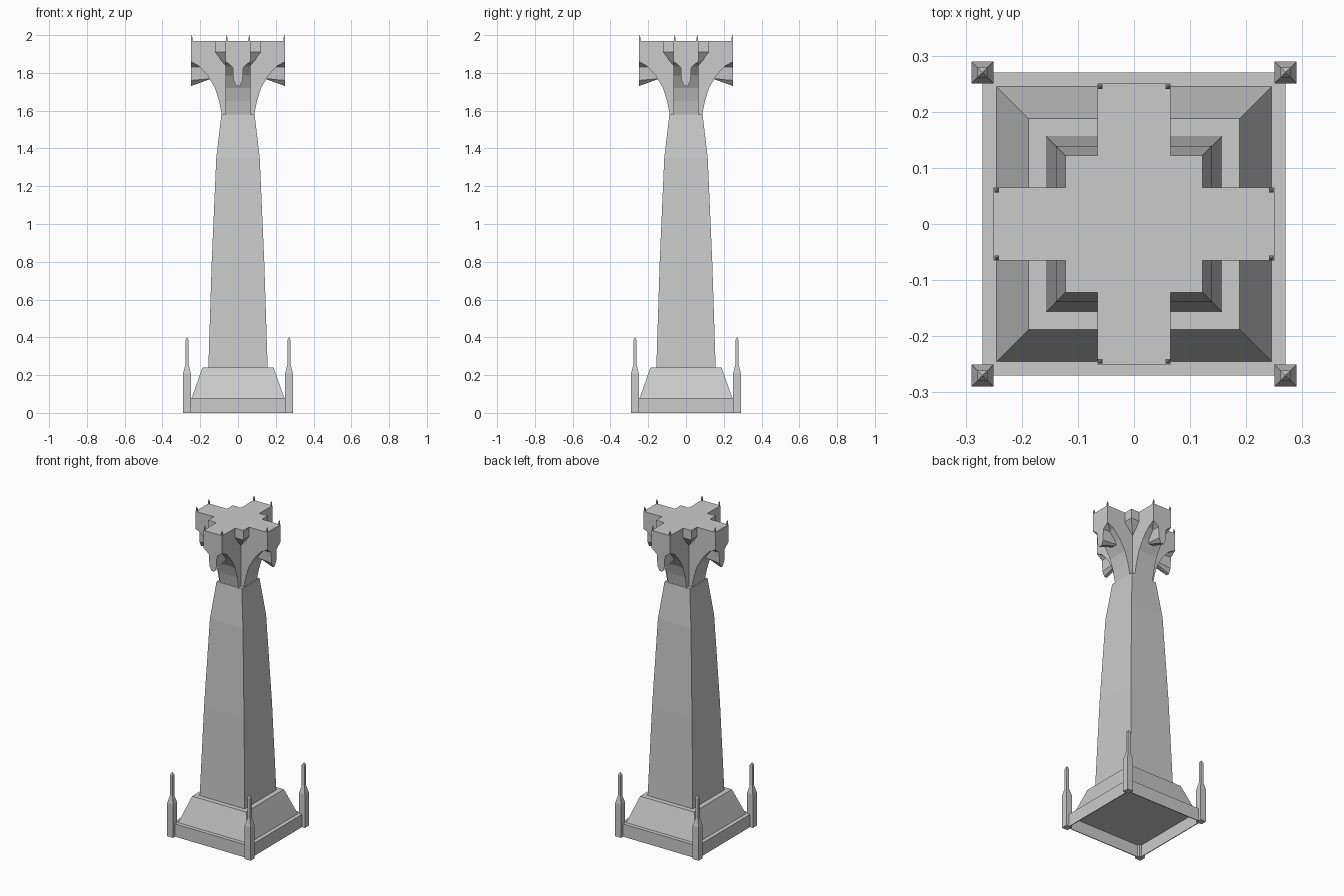
import bpy, bmesh
from mathutils import Matrix
from math import pi

if "Cube" in bpy.data.objects:
    bpy.data.objects.remove(bpy.data.objects["Cube"], do_unlink=True)

stone = bpy.data.materials.new("pale_grey_stone")
stone.use_nodes = True
colour = (0.6, 0.6, 0.6, 1)
stone.diffuse_color = colour
stone.node_tree.nodes["Principled BSDF"].inputs["Base Color"].default_value = colour


def loft(name, rings, turn=0):
    """Skin a list of equal-length vertex loops and cap both ends."""
    bm = bmesh.new()
    loops = [[bm.verts.new(p) for p in ring] for ring in rings]
    n = len(loops[0])
    for a, b in zip(loops, loops[1:]):
        for i in range(n):
            j = (i + 1) % n
            bm.faces.new((a[i], a[j], b[j], b[i]))
    bm.faces.new(loops[0][::-1])
    bm.faces.new(loops[-1])
    bm.transform(Matrix.Rotation(turn, 4, 'Z'))
    bmesh.ops.recalc_face_normals(bm, faces=bm.faces)
    mesh = bpy.data.meshes.new(name)
    bm.to_mesh(mesh)
    bm.free()
    mesh.materials.append(stone)
    ob = bpy.data.objects.new(name, mesh)
    bpy.context.collection.objects.link(ob)
    return ob


def square_tower(name, profile, x=0, y=0):
    """Stack of squares given as (half width, height)."""
    corners = ((-1, -1), (1, -1), (1, 1), (-1, 1))
    return loft(name, [[(x + r * a, y + r * b, z) for a, b in corners] for r, z in profile])


# Base with a hollow underside, sloped plinth and tapering shaft
square_tower("base", [(0.265, 0.075), (0.265, 0), (0.27, 0), (0.27, 0.08), (0.245, 0.08)])
square_tower("plinth", [(0.245, 0.08), (0.188, 0.24)])
square_tower("shaft", [(0.157, 0.24), (0.139, 0.8), (0.115, 1.35), (0.088, 1.58)])

# Pointed posts on the base corners
for sx in (-1, 1):
    for sy in (-1, 1):
        square_tower("corner_post", [(0.02, 0), (0.02, 0.21), (0.009, 0.255),
                                     (0.009, 0.385), (0.001, 0.4)], 0.27 * sx, 0.27 * sy)

# Central block filling the inner corners of the cross
square_tower("crown_block", [(0.066, 1.84), (0.088, 1.865), (0.122, 1.91), (0.122, 1.97)])

# Four flared arms, each with a keel below its end and two spikes
flare = [(0, 1.575), (0.085, 1.575), (0.1, 1.65), (0.122, 1.72), (0.16, 1.785),
         (0.205, 1.835), (0.25, 1.86), (0.25, 1.97), (0, 1.97)]
keel_end = [(-0.065, 1.87), (-0.065, 1.86), (-0.028, 1.83), (-0.024, 1.76), (-0.01, 1.73),
            (0.01, 1.73), (0.024, 1.76), (0.028, 1.83), (0.065, 1.86), (0.065, 1.87)]
for k in range(4):
    turn = k * pi / 2
    loft("arm", [[(r, w, z) for r, z in flare] for w in (-0.065, 0.065)], turn)
    loft("arm_keel", [[(0.25, w, z) for w, z in keel_end],
                      [(0.14, w, max(z, 1.77)) for w, z in keel_end]], turn)
    for side in (-1, 1):
        spike = square_tower("spike", [(0.004, 1.965), (0.004, 1.985), (0.0005, 2)],
                             0.245, 0.06 * side)
        spike.data.transform(Matrix.Rotation(turn, 4, 'Z'))
